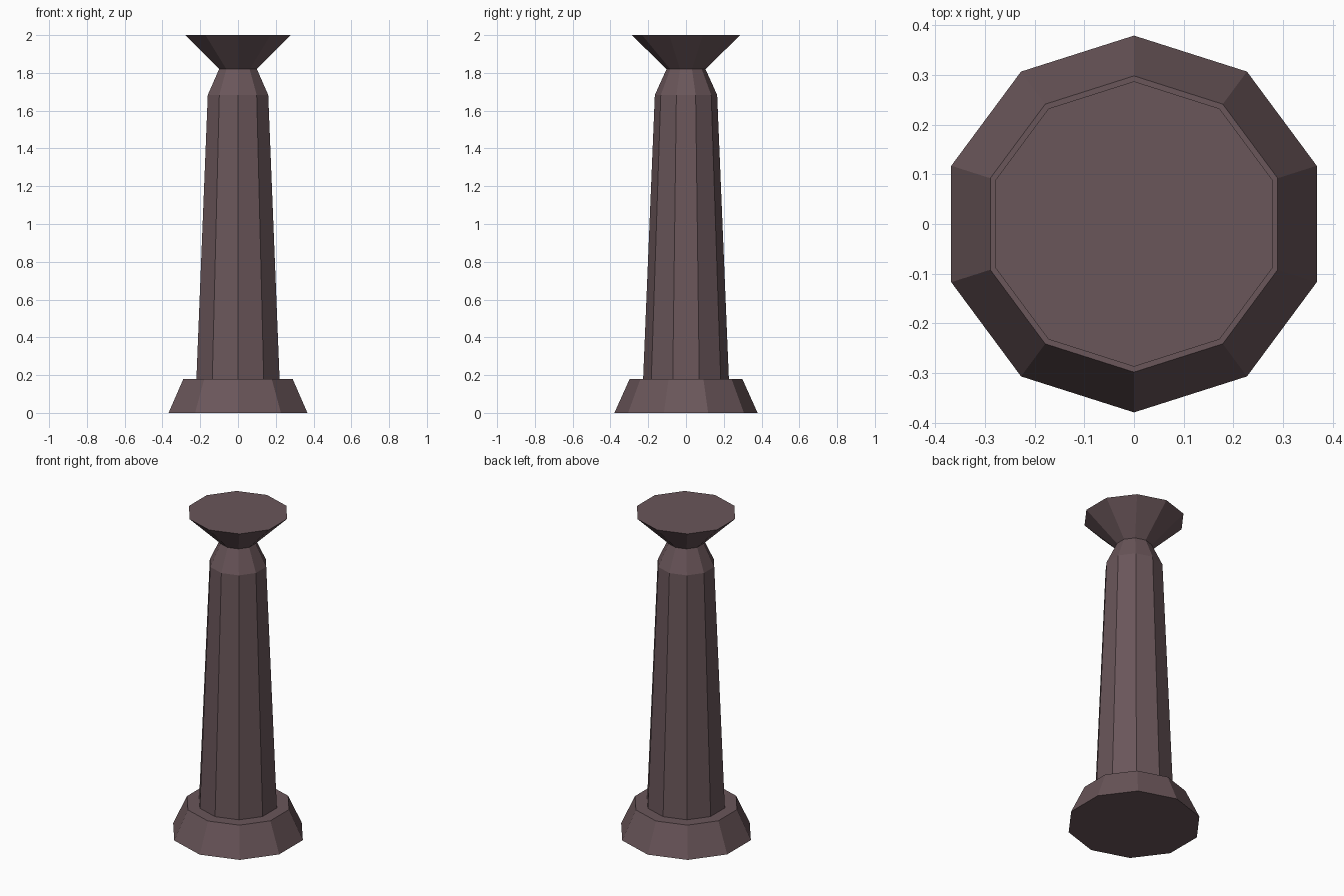
import bpy, bmesh, math

if "Cube" in bpy.data.objects:
    bpy.data.objects.remove(bpy.data.objects["Cube"])

SIDES = 10
X_STRETCH = 1.02  # slightly wider in x than in y

stone = bpy.data.materials.new("dark mauve stone")
stone.diffuse_color = (0.144, 0.093, 0.102, 1)
stone.use_nodes = True
stone.node_tree.nodes["Principled BSDF"].inputs["Base Color"].default_value = stone.diffuse_color


def turned_part(name, profile):
    """Closed ten-sided solid from (radius, height) rings, corners on +y and -y."""
    bm = bmesh.new()
    rings = []
    for r, z in profile:
        ring = []
        for i in range(SIDES):
            a = math.pi / 2 + 2 * math.pi * i / SIDES
            ring.append(bm.verts.new((r * X_STRETCH * math.cos(a), r * math.sin(a), z)))
        rings.append(ring)
    for low, high in zip(rings, rings[1:]):
        for i in range(SIDES):
            j = (i + 1) % SIDES
            bm.faces.new((low[i], low[j], high[j], high[i]))
    bm.faces.new(rings[0][::-1])
    bm.faces.new(rings[-1])
    mesh = bpy.data.meshes.new(name)
    bm.to_mesh(mesh)
    bm.free()
    mesh.materials.append(stone)
    obj = bpy.data.objects.new(name, mesh)
    bpy.context.collection.objects.link(obj)
    return obj


# Flared foot, and the tapered shaft with narrow neck and flared capital
turned_part("column_base", [(0.379, 0.0), (0.298, 0.18)])
turned_part("column_shaft", [(0.227, 0.18), (0.165, 1.683), (0.103, 1.82), (0.287, 2.0)])
